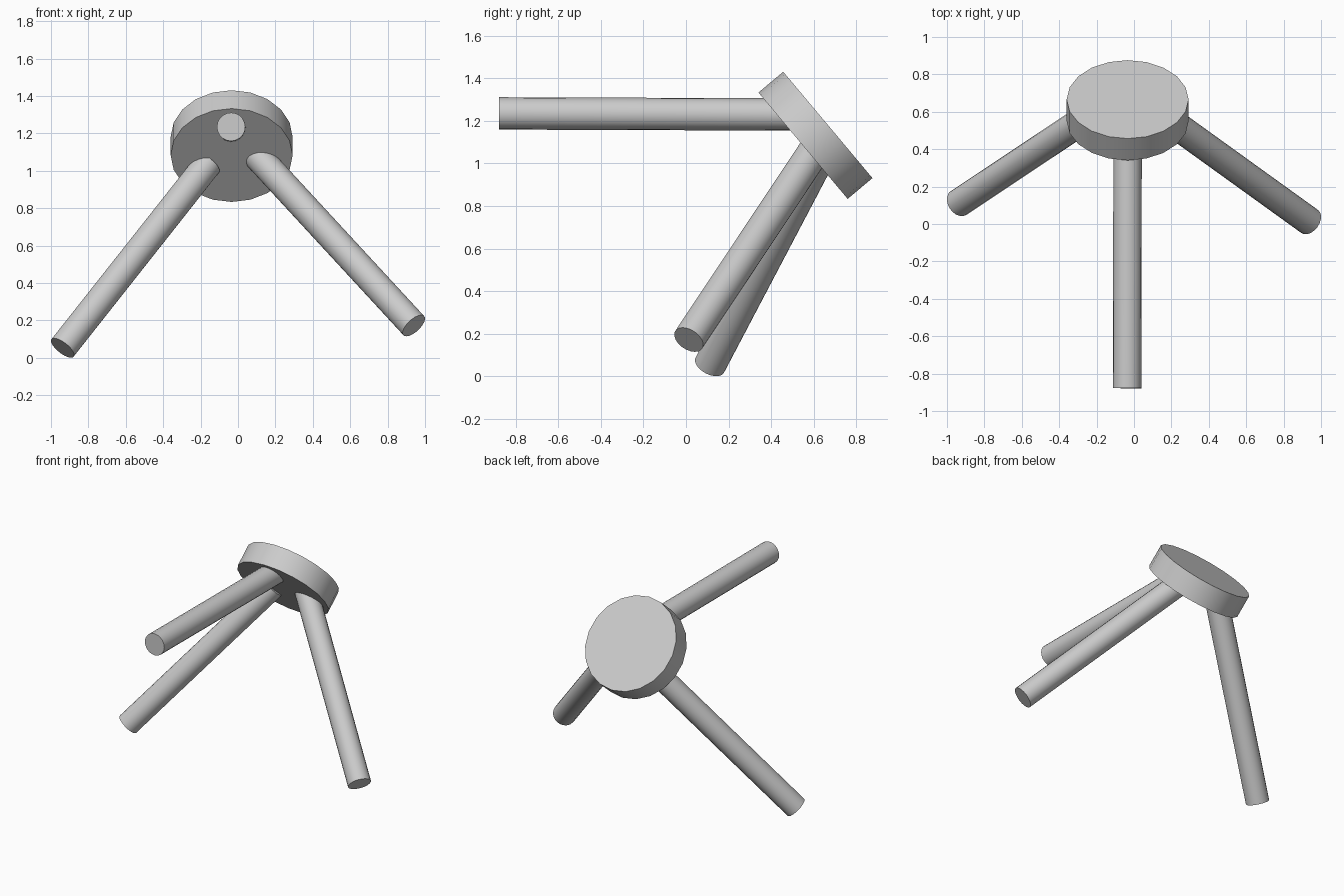
import bpy
import math
from mathutils import Vector

if "Cube" in bpy.data.objects:
    bpy.data.objects.remove(bpy.data.objects["Cube"])


def rod(name, start, end, radius, sides, smooth):
    """Cylinder running from start to end."""
    a, b = Vector(start), Vector(end)
    axis = b - a
    bpy.ops.mesh.primitive_cylinder_add(
        vertices=sides, radius=radius, depth=axis.length, location=(a + b) / 2)
    obj = bpy.context.object
    obj.name = name
    obj.rotation_euler = axis.to_track_quat('Z', 'Y').to_euler()
    if smooth:
        bpy.ops.object.shade_smooth_by_angle(angle=math.radians(30))
    return obj


# Round seat of the tipped-over stool
centre = Vector((-0.034, 0.608, 1.132))
normal = Vector((0, 0.766, 0.643))
rod("seat", centre - normal * 0.076, centre + normal * 0.076, 0.326, 20, True)

# Three splayed legs: foot, then the top end set just inside the seat
legs = {
    "raised_leg": ((-0.037, -0.878, 1.235), (-0.034, 0.50, 1.230)),
    "left_leg": ((-0.938, 0.112, 0.053), (-0.16, 0.63, 1.038)),
    "right_leg": ((0.940, 0.013, 0.172), (0.10, 0.618, 1.082)),
}
for name, (foot, top) in legs.items():
    rod(name, foot, top, 0.076, 20, True)
